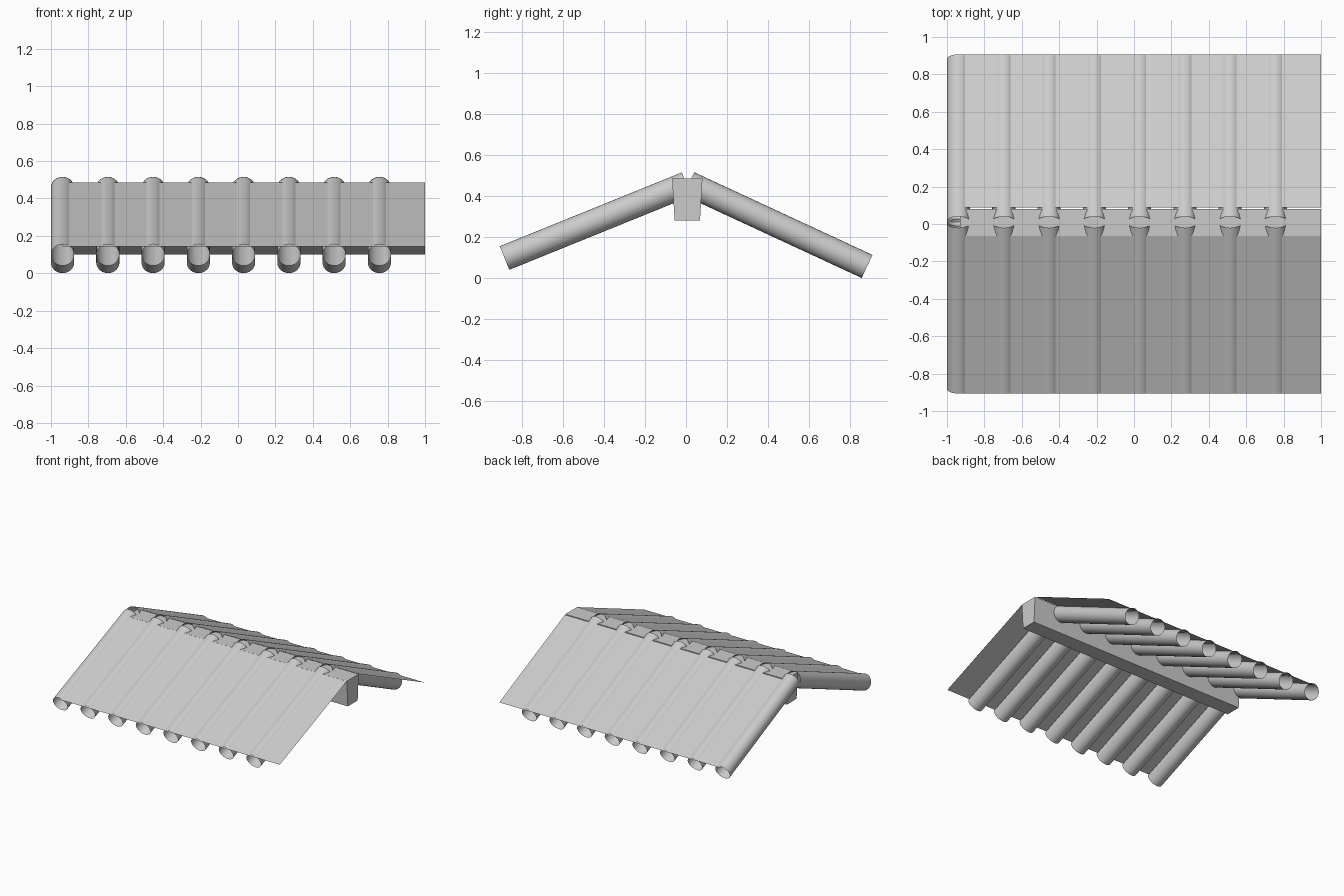
import bpy
import bmesh
from mathutils import Vector

cube = bpy.data.objects.get("Cube")
if cube:
    bpy.data.objects.remove(cube)

GREY = (0.6, 0.6, 0.6, 1)
grey = bpy.data.materials.new("plain_grey")
grey.use_nodes = True
grey.diffuse_color = GREY
grey.node_tree.nodes["Principled BSDF"].inputs["Base Color"].default_value = GREY

RADIUS = 0.062      # log radius
SINK = 0.011        # depth of the roof sheet below the log tops
SPACING = 0.242
FIRST = -0.938
SIDES = 28


def finish(bm, name, smooth=False):
    mesh = bpy.data.meshes.new(name)
    bm.to_mesh(mesh)
    bm.free()
    mesh.materials.append(grey)
    obj = bpy.data.objects.new(name, mesh)
    bpy.context.collection.objects.link(obj)
    for poly in mesh.polygons:
        poly.use_smooth = smooth
    return obj


def tube(name, start, end):
    """Open round log between two points."""
    axis = end - start
    bm = bmesh.new()
    bmesh.ops.create_cone(bm, cap_ends=False, segments=SIDES, radius1=RADIUS,
                          radius2=RADIUS, depth=axis.length)
    turn = Vector((0, 0, 1)).rotation_difference(axis)
    bmesh.ops.rotate(bm, verts=bm.verts, matrix=turn.to_matrix())
    bmesh.ops.translate(bm, verts=bm.verts, vec=(start + end) / 2)
    return finish(bm, name, True)


def sheet(name, eave, ridge, ridge_y):
    """Thin roof sheet lying just under the tops of the logs."""
    along = (ridge - eave).normalized()
    up = Vector((1, 0, 0)).cross(along)
    if up.z < 0:
        up.negate()
    low = eave + up * (RADIUS - SINK)
    low -= along * 0.004
    high = low + along * ((ridge_y - low.y) / along.y)
    bm = bmesh.new()
    corners = [(FIRST, low), (1, low), (1, high), (FIRST, high)]
    face = bm.faces.new([bm.verts.new((x, p.y, p.z)) for x, p in corners])
    face.normal_update()
    if face.normal.z < 0:
        face.normal_flip()
    return finish(bm, name)


# Two roof slopes, each a sheet over a row of logs
slopes = {
    "front": (Vector((0, -0.883, 0.098)), Vector((0, 0.003, 0.457)), -0.063),
    "back": (Vector((0, 0.881, 0.057)), Vector((0, 0.014, 0.459)), 0.087),
}
for side, (eave, ridge, ridge_y) in slopes.items():
    sheet(side + "_roof_sheet", eave, ridge, ridge_y)
    for i in range(8):
        shift = Vector((FIRST + i * SPACING, 0, 0))
        tube(f"{side}_rafter_log_{i + 1}", eave + shift, ridge + shift)

# Tapered ridge beam
profile = [(-0.055, 0.28), (0.068, 0.28), (0.08, 0.484), (-0.068, 0.484)]
bm = bmesh.new()
end = bm.faces.new([bm.verts.new((-0.93, y, z)) for y, z in profile])
grown = bmesh.ops.extrude_face_region(bm, geom=[end], use_keep_orig=True)
moved = [v for v in grown["geom"] if isinstance(v, bmesh.types.BMVert)]
bmesh.ops.translate(bm, verts=moved, vec=(1.93, 0, 0))
bmesh.ops.recalc_face_normals(bm, faces=bm.faces)
finish(bm, "ridge_beam")
